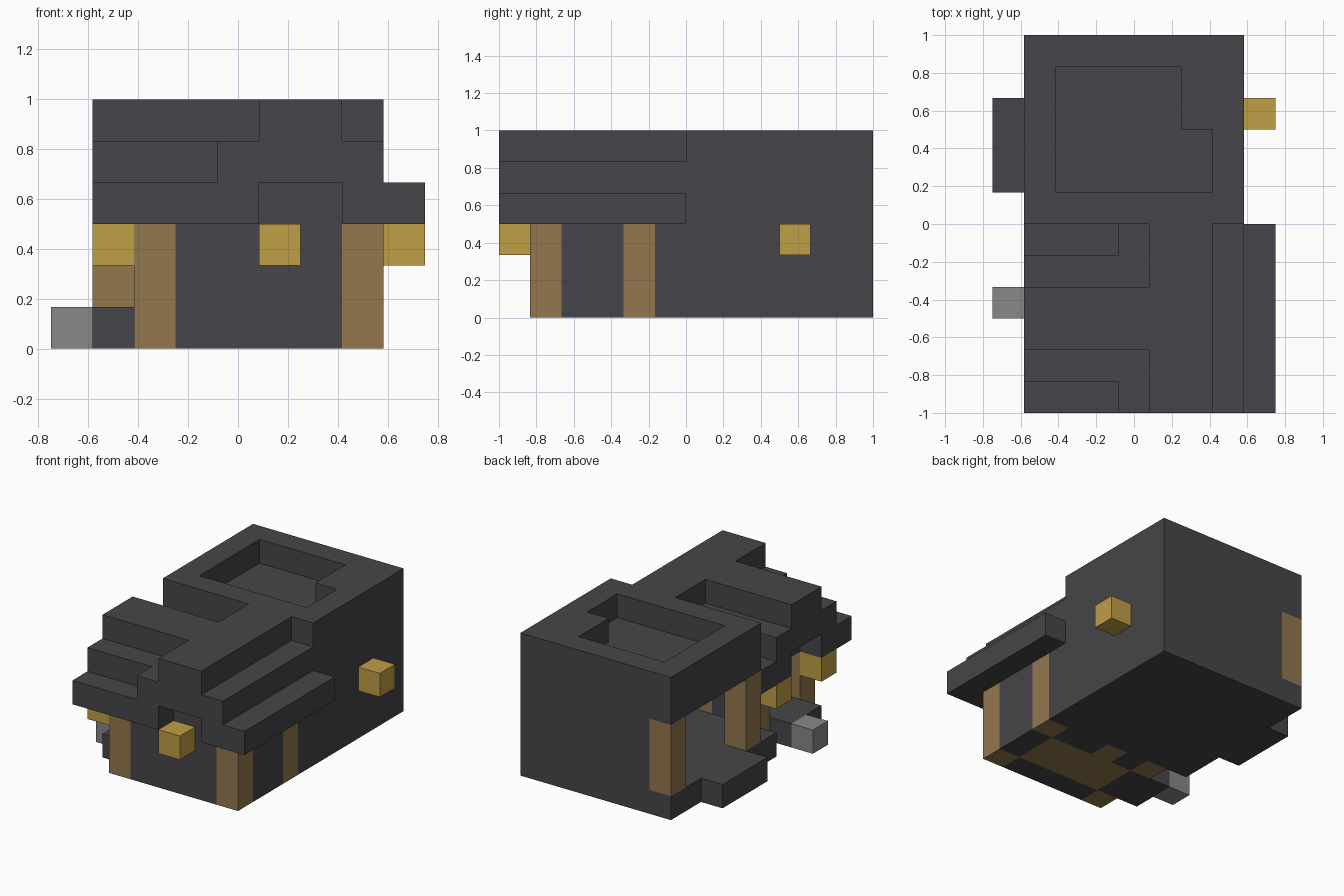
import bpy
import bmesh
from mathutils import Vector

cube = bpy.data.objects.get("Cube")
if cube:
    bpy.data.objects.remove(cube, do_unlink=True)

UNIT = 1 / 6
taken = {}    # grid cell -> part name
colours = {}  # part name -> material


def material(name, rgb):
    mat = bpy.data.materials.new(name)
    mat.use_nodes = True
    mat.diffuse_color = (*rgb, 1)
    bsdf = next(n for n in mat.node_tree.nodes if n.type == 'BSDF_PRINCIPLED')
    bsdf.inputs["Base Color"].default_value = (*rgb, 1)
    bsdf.inputs["Roughness"].default_value = 0.9
    return mat


SLATE = material("dark_slate", (0.061, 0.06, 0.067))
WOOD = material("brown_wood", (0.287, 0.184, 0.076))
LAMP = material("lamp_yellow", (0.527, 0.342, 0.061))
STONE = material("grey_stone", (0.246, 0.246, 0.246))


def cells(x, y, z):
    return {(i, j, k) for i in range(*x) for j in range(*y) for k in range(*z)}


def part(name, mat, block):
    """Claim the block's free cells for a part."""
    colours[name] = mat
    for c in block:
        taken.setdefault(c, name)


# Timber posts, door and floor
for side, x in (("left", 7), ("right", 2)):
    for end, y in (("front", 1), ("rear", 4)):
        part(f"house_post_{end}_{side}", WOOD, cells((x, x + 1), (y, y + 1), (0, 3)))
part("porch_post_front", WOOD, cells((1, 2), (6, 7), (1, 4)))
part("porch_post_rear", WOOD, cells((1, 2), (11, 12), (1, 4)))
part("inner_door", WOOD, cells((4, 5), (4, 5), (0, 3)))
part("house_floor", WOOD, cells((3, 7), (2, 4), (0, 1)))

# House walls and doorstep
part("house_front_wall", SLATE, cells((3, 7), (1, 2), (0, 4)))
part("house_side_wall", SLATE, cells((7, 8), (2, 4), (0, 3)))
part("house_rear_wall", SLATE, cells((3, 7), (4, 5), (0, 4)))
part("door_sill", SLATE, cells((2, 3), (2, 4), (0, 1)))
part("door_lintel", SLATE, cells((2, 3), (2, 4), (3, 4)))
part("doorstep", SLATE, cells((1, 2), (2, 4), (0, 1)))
part("stepping_stone", STONE, cells((0, 1), (3, 4), (0, 1)))

# Stepped roof: long ridge crossed by a side ridge, hollow beneath
roof = cells((1, 9), (0, 6), (3, 4))
roof |= cells((4, 8), (0, 6), (4, 5)) | cells((1, 8), (1, 5), (4, 5))
roof |= cells((5, 7), (0, 6), (5, 6)) | cells((1, 7), (2, 4), (5, 6))
roof -= cells((5, 7), (0, 6), (3, 4)) | cells((1, 7), (2, 4), (3, 4))
part("stepped_roof", SLATE, roof)

# Flat-roofed workshop, open on one side
part("workshop_base", SLATE, cells((1, 8), (5, 12), (0, 1)))
part("workshop_side_wall", SLATE, cells((7, 8), (5, 12), (1, 4)))
part("workshop_rear_wall", SLATE, cells((2, 7), (11, 12), (1, 4)))
part("workshop_ceiling", SLATE, cells((1, 8), (6, 12), (4, 5)))
recess = cells((2, 7), (7, 9), (5, 6)) | cells((2, 6), (9, 11), (5, 6))
part("workshop_parapet", SLATE, cells((1, 8), (6, 12), (5, 6)) - recess)
part("workshop_step", SLATE, cells((0, 1), (7, 10), (0, 1)))

# Lamps
for name, x, y in (("front", 5, 0), ("side", 8, 9),
                   ("door_front", 1, 1), ("door_rear", 1, 4)):
    part(f"lamp_{name}", LAMP, cells((x, x + 1), (y, y + 1), (2, 3)))


def build(name, mat):
    """Skin the part's cells with its exposed faces only."""
    bm = bmesh.new()
    origin = Vector((-4.5, -6, 0))
    for c in (c for c, owner in taken.items() if owner == name):
        for axis in range(3):
            for sign in (-1, 1):
                n = Vector((0, 0, 0))
                n[axis] = sign
                if tuple(int(a + b) for a, b in zip(c, n)) in taken:
                    continue
                u, v = Vector((0, 0, 0)), Vector((0, 0, 0))
                u[(axis + 1) % 3] = v[(axis + 2) % 3] = 0.5
                u *= sign
                mid = Vector(c) + Vector((0.5, 0.5, 0.5)) + n / 2 + origin
                corners = (mid - u - v, mid + u - v, mid + u + v, mid - u + v)
                bm.faces.new([bm.verts.new(p * UNIT) for p in corners])
    bmesh.ops.remove_doubles(bm, verts=bm.verts, dist=0.001)
    bmesh.ops.dissolve_limit(bm, angle_limit=0.01, verts=bm.verts, edges=bm.edges)
    mesh = bpy.data.meshes.new(name)
    bm.to_mesh(mesh)
    bm.free()
    mesh.materials.append(mat)
    bpy.context.collection.objects.link(bpy.data.objects.new(name, mesh))


for part_name, part_mat in colours.items():
    build(part_name, part_mat)
